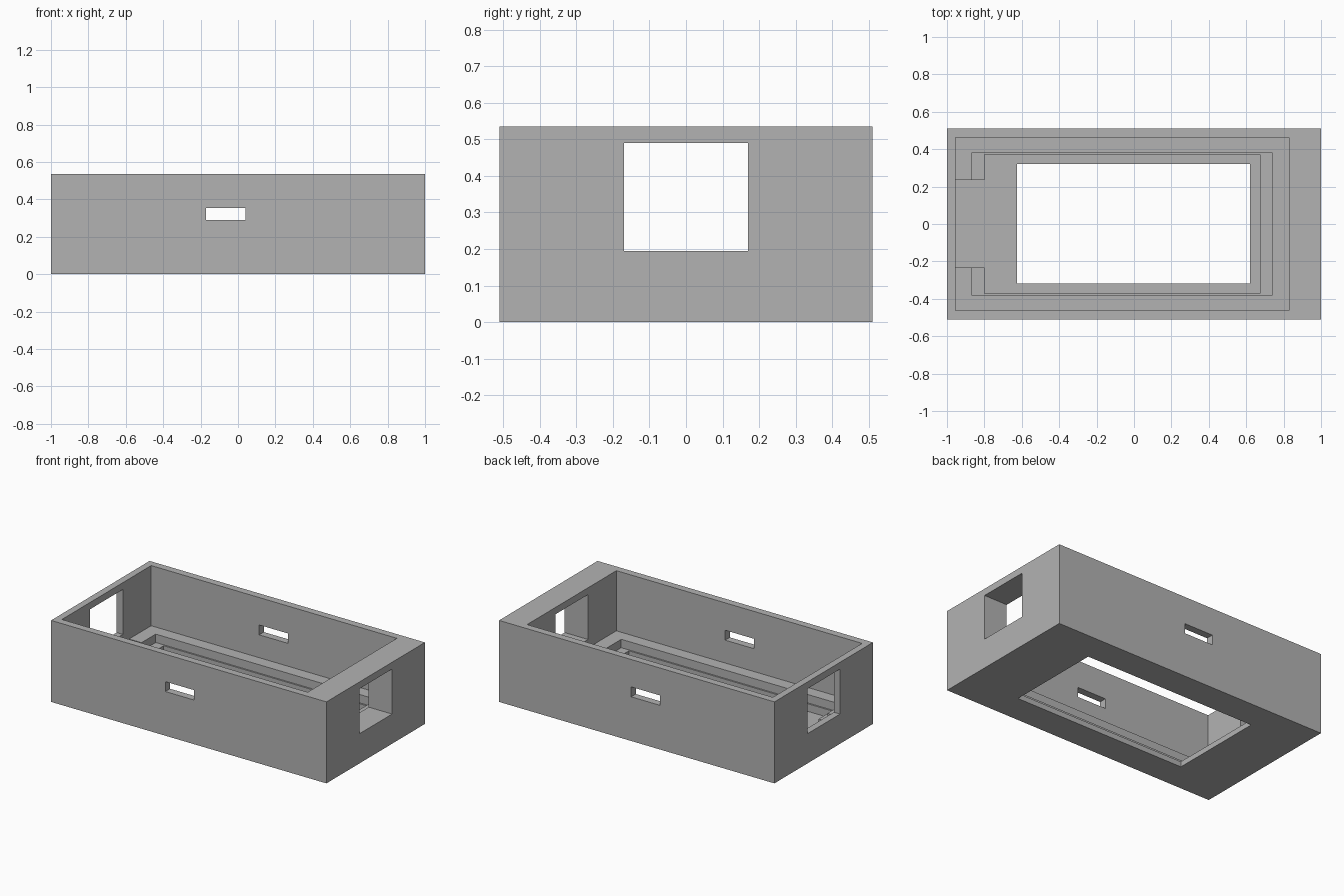
import bpy
import bmesh
from mathutils import Matrix, Vector

old = bpy.data.objects.get("Cube")
if old:
    bpy.data.objects.remove(old, do_unlink=True)

grey = bpy.data.materials.new("plain grey")
grey.use_nodes = True
colour = (0.45, 0.45, 0.45, 1)
grey.diffuse_color = colour
grey.node_tree.nodes["Principled BSDF"].inputs["Base Color"].default_value = colour


def block(name, x, y, z):
    """Box spanning the given x, y and z ranges."""
    lo, hi = (Vector(c) for c in zip(x, y, z))
    bm = bmesh.new()
    bmesh.ops.create_cube(bm, size=1, matrix=Matrix.Translation((lo + hi) / 2)
                          @ Matrix.Diagonal((hi - lo).to_4d()))
    mesh = bpy.data.meshes.new(name)
    bm.to_mesh(mesh)
    bm.free()
    mesh.materials.append(grey)
    obj = bpy.data.objects.new(name, mesh)
    bpy.context.collection.objects.link(obj)
    return obj


height = 0.535
above = height + 0.1
lip, ledge, floor = 0.035, 0.085, 0.14

# Solid body
case = block("open_case", (-1, 1), (-0.511, 0.511), (0, height))

cutters = [
    # Main cavity, two stepped recesses and the open bottom
    block("cavity", (-0.955, 0.83), (-0.463, 0.463), (floor, above)),
    block("upper_recess", (-0.865, 0.738), (-0.382, 0.382), (ledge, above - 0.03)),
    block("lower_recess", (-0.80, 0.675), (-0.372, 0.372), (lip, above - 0.05)),
    block("bottom_opening", (-0.625, 0.62), (-0.318, 0.322), (-0.1, 0.3)),
    # Channel from the recess to the end wall
    block("end_channel", (-0.955, -0.7), (-0.233, 0.235), (lip, 0.17)),
    # Square windows in both ends, slots in both long sides
    block("end_windows", (-1.1, 1.1), (-0.17, 0.17), (0.195, 0.49)),
    block("side_slots", (-0.17, 0.04), (-0.6, 0.6), (0.29, 0.355)),
]

bpy.context.view_layer.objects.active = case
for cutter in cutters:
    cutter.hide_render = True
    cut = case.modifiers.new(cutter.name, "BOOLEAN")
    cut.operation = "DIFFERENCE"
    cut.solver = "EXACT"
    cut.object = cutter
    bpy.ops.object.modifier_apply(modifier=cut.name)
for cutter in cutters:
    bpy.data.objects.remove(cutter, do_unlink=True)
